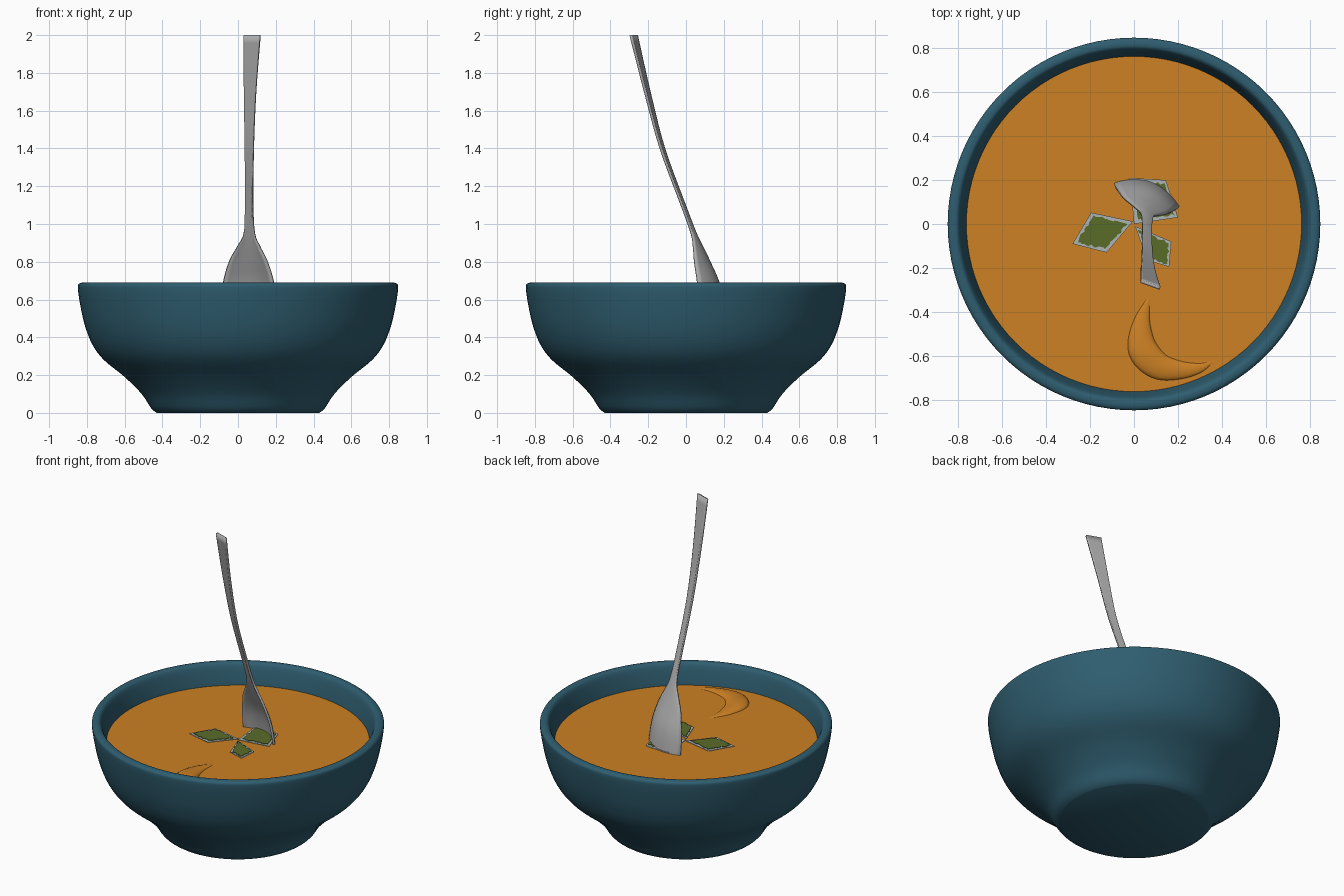
import bpy, bmesh, math, random
from mathutils import Vector

random.seed(4)
cube = bpy.data.objects.get("Cube")
if cube:
    bpy.data.objects.remove(cube, do_unlink=True)

SOUP_Z = 0.56
SEGMENTS = 96


def material(name, r, g, b):
    m = bpy.data.materials.new(name)
    m.diffuse_color = (r, g, b, 1)
    m.use_nodes = True
    m.node_tree.nodes["Principled BSDF"].inputs["Base Color"].default_value = (r, g, b, 1)
    return m


teal = material("teal glaze", 0.028, 0.11, 0.16)
orange = material("orange soup", 0.61, 0.22, 0.017)
steel = material("steel", 0.41, 0.41, 0.41)
green = material("leaf green", 0.1, 0.15, 0.022)
pale = material("pale leaf edge", 0.42, 0.46, 0.46)


def finish(name, bm, mat, smooth=True):
    """Turn a bmesh into a shaded, coloured object."""
    bmesh.ops.remove_doubles(bm, verts=bm.verts, dist=0.0002)
    bmesh.ops.recalc_face_normals(bm, faces=bm.faces)
    mesh = bpy.data.meshes.new(name)
    bm.to_mesh(mesh)
    bm.free()
    ob = bpy.data.objects.new(name, mesh)
    bpy.context.collection.objects.link(ob)
    mesh.materials.append(mat)
    if smooth:
        bpy.ops.object.select_all(action="DESELECT")
        ob.select_set(True)
        bpy.context.view_layer.objects.active = ob
        bpy.ops.object.shade_smooth_by_angle(angle=math.radians(50))
    return ob


def spline(points, steps):
    """Smooth curve through points of any dimension."""
    pts = [Vector(p) for p in points]
    pts = [pts[0]] + pts + [pts[-1]]
    out = []
    for a, b, c, d in zip(pts, pts[1:], pts[2:], pts[3:]):
        for i in range(steps):
            t = i / steps
            out.append(b + (c - a) * t / 2 + (a * 2 - b * 5 + c * 4 - d) * t ** 2 / 2
                       + (b * 3 - a - c * 3 + d) * t ** 3 / 2)
    return out + [pts[-1]]


def grid(bm, rows, close=False):
    """Skin rows of points with quads."""
    vs = [[bm.verts.new(p) for p in row] for row in rows]
    n = len(rows[0])
    for r, s in zip(vs, vs[1:]):
        for i in range(n if close else n - 1):
            j = (i + 1) % n
            bm.faces.new((r[i], r[j], s[j], s[i]))
    return vs


# Bowl: lathe the outer wall, rounded rim and inner wall
outer = [(0.43, 0), (0.46, 0.025), (0.51, 0.1), (0.60, 0.19), (0.71, 0.28), (0.77, 0.36),
         (0.81, 0.46), (0.835, 0.57), (0.848, 0.66), (0.842, 0.683), (0.82, 0.69)]
inner = [(0.8, 0.683), (0.785, 0.65), (0.765, 0.57), (0.74, 0.46), (0.62, 0.27), (0.4, 0.13)]
profile = spline(outer + inner, 4)
bm = bmesh.new()
angles = [math.tau * i / SEGMENTS for i in range(SEGMENTS)]
rings = grid(bm, [[(p.x * math.cos(a), p.x * math.sin(a), p.y) for a in angles]
                  for p in profile], close=True)
bm.faces.new(rings[0])
bm.faces.new(rings[-1])
finish("bowl", bm, teal)

# Soup surface
bm = bmesh.new()
bmesh.ops.create_circle(bm, cap_ends=True, segments=SEGMENTS, radius=0.763)
bmesh.ops.translate(bm, verts=bm.verts, vec=(0, 0, SOUP_Z))
finish("soup", bm, orange)

# Low crescent swirl: x, y, half width along its centre line
swirl = spline([(0.07, -0.33, 0.004), (0.035, -0.45, 0.04), (0.04, -0.57, 0.068),
                (0.11, -0.645, 0.062), (0.21, -0.665, 0.042), (0.3, -0.655, 0.022),
                (0.36, -0.625, 0.003)], 6)
rows = []
for i, p in enumerate(swirl):
    t = swirl[min(i + 1, len(swirl) - 1)] - swirl[max(i - 1, 0)]
    side = Vector((-t.y, t.x, 0)).normalized()
    row = []
    for k in range(11):
        a = math.pi * k / 10
        q = Vector((p.x, p.y, SOUP_Z - 0.002)) + side * p.z * math.cos(a)
        q.z += 0.4 * p.z * math.sin(a)
        row.append(q)
    rows.append(row)
bm = bmesh.new()
grid(bm, rows)
finish("soup_swirl", bm, orange)

# Spoon: stations of x, y, z, half width, scoop depth
stations = [(0.075, -0.277, 2, 0.046, 0), (0.064, -0.205, 1.7, 0.033, 0),
            (0.06, -0.125, 1.4, 0.024, 0), (0.058, -0.015, 1.1, 0.022, 0.002),
            (0.058, 0.04, 0.95, 0.03, 0.006), (0.055, 0.062, 0.88, 0.062, 0.014),
            (0.053, 0.083, 0.8, 0.106, 0.03), (0.054, 0.11, 0.69, 0.14, 0.052),
            (0.056, 0.127, 0.57, 0.153, 0.06), (0.06, 0.15, 0.44, 0.135, 0.05),
            (0.065, 0.18, 0.33, 0.08, 0.025), (0.065, 0.195, 0.28, 0.015, 0.002)]
across = Vector((0.94, -0.34, 0))
back = Vector((0.34, 0.94, 0))
bm = bmesh.new()
rows = []
for x, y, z, w, depth in spline(stations, 5):
    us = [k / 6 - 1 for k in range(13)]
    rows.append([Vector((x, y, z)) + across * w * u + back * depth * (1 - u * u) for u in us])
grid(bm, rows)
spoon = finish("spoon", bm, steel)
mod = spoon.modifiers.new("thickness", "SOLIDIFY")
mod.thickness = 0.014
mod.offset = 0


# Herb leaves: pale plate with a ragged green plate on top
def plate(name, corners, z, mat, ragged=0.0):
    pts = []
    steps = 12 if ragged else 1
    for a, b in zip(corners, corners[1:] + corners[:1]):
        for i in range(steps):
            p = a.lerp(b, i / steps)
            pts.append((p.x + random.uniform(-ragged, ragged),
                        p.y + random.uniform(-ragged, ragged), z))
    bm = bmesh.new()
    face = bm.faces.new([bm.verts.new(p) for p in pts])
    if face.calc_area() and bm.faces:
        face.normal_update()
        if face.normal.z < 0:
            face.normal_flip()
    top = bmesh.ops.extrude_face_region(bm, geom=[face])
    verts = [v for v in top["geom"] if isinstance(v, bmesh.types.BMVert)]
    bmesh.ops.translate(bm, verts=verts, vec=(0, 0, 0.003))
    finish(name, bm, mat, smooth=False)


leaves = {
    "left": [(-0.28, -0.09), (-0.195, 0.052), (-0.005, 0.012), (-0.125, -0.13)],
    "back": [(-0.02, 0.21), (0.145, 0.2), (0.2, 0.03), (0.0, 0.0)],
    "front": [(0.005, -0.01), (0.17, -0.08), (0.16, -0.195), (0.06, -0.165)],
}
for side, outline in leaves.items():
    corners = [Vector(c) for c in outline]
    centre = sum(corners, Vector((0, 0))) / len(corners)
    plate("leaf_edge_" + side, corners, SOUP_Z + 0.004, pale)
    plate("leaf_" + side, [centre.lerp(c, 0.83) for c in corners], SOUP_Z + 0.008, green, 0.006)
